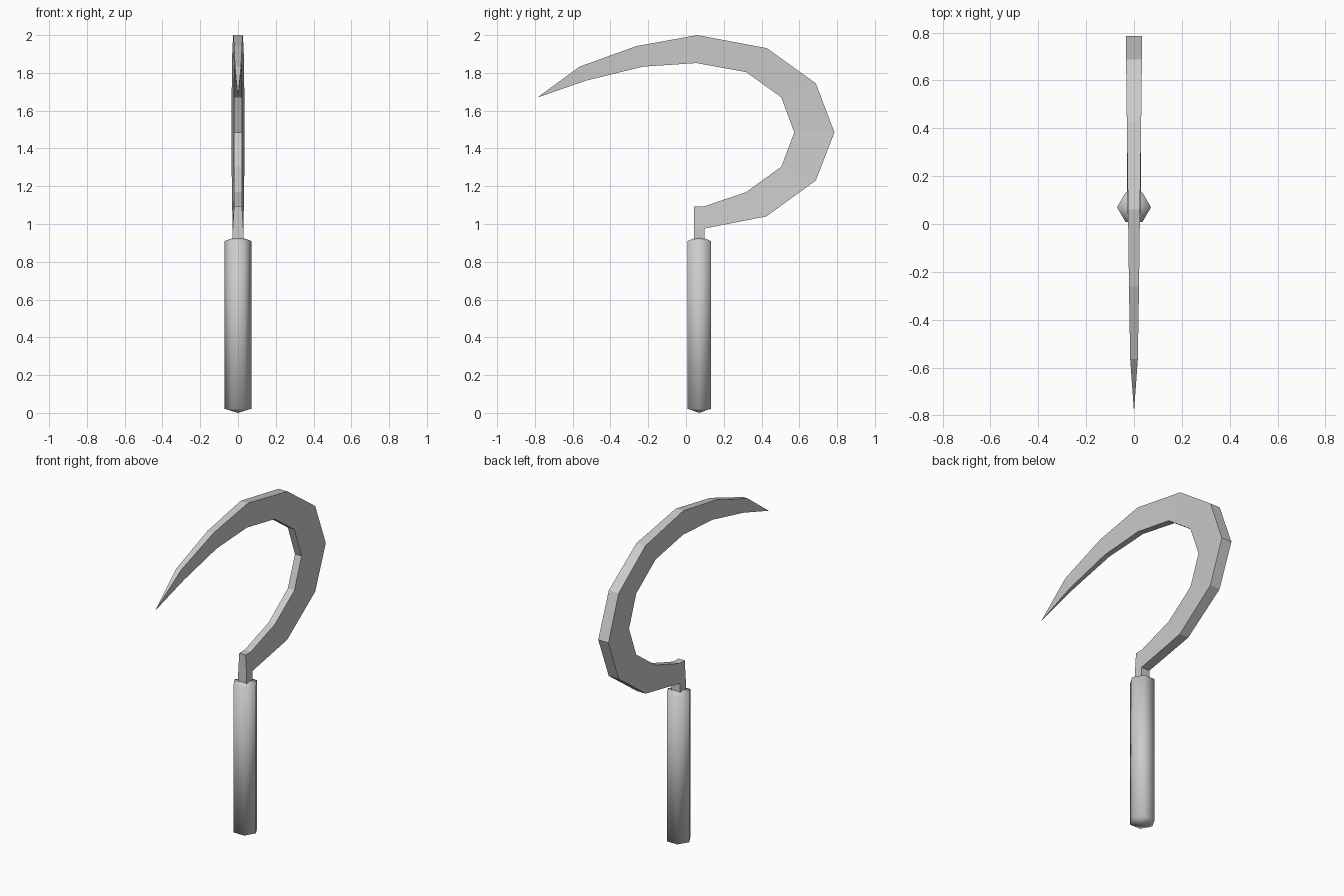
import bpy
import bmesh
import math

cube = bpy.data.objects.get("Cube")
if cube:
    bpy.data.objects.remove(cube, do_unlink=True)

# One grey for the whole tool
GREY = (0.6, 0.6, 0.6, 1.0)
grey = bpy.data.materials.new("plain_grey")
grey.use_nodes = True
grey.diffuse_color = GREY
grey.node_tree.nodes["Principled BSDF"].inputs["Base Color"].default_value = GREY


def finish(bm, name, smooth):
    """Turn a bmesh into a named object with the grey material."""
    bmesh.ops.recalc_face_normals(bm, faces=bm.faces[:])
    for face in bm.faces:
        face.smooth = smooth
    mesh = bpy.data.meshes.new(name)
    bm.to_mesh(mesh)
    bm.free()
    mesh.materials.append(grey)
    obj = bpy.data.objects.new(name, mesh)
    bpy.context.collection.objects.link(obj)
    return obj


# Handle: six-sided grip with shallow pointed ends
AXIS_Y, RADIUS, SIDES = 0.07, 0.071, 6
bm = bmesh.new()


def ring(z):
    angles = [math.tau * i / SIDES for i in range(SIDES)]
    return [bm.verts.new((RADIUS * math.cos(a), AXIS_Y + RADIUS * math.sin(a), z))
            for a in angles]


low, high = ring(0.022), ring(0.91)
foot = bm.verts.new((0, AXIS_Y, 0))
crown = bm.verts.new((0, AXIS_Y, 0.935))
for i in range(SIDES):
    j = (i + 1) % SIDES
    bm.faces.new((low[i], low[j], high[j], high[i]))
    bm.faces.new((low[j], low[i], foot))
    bm.faces.new((high[i], high[j], crown))
finish(bm, "handle", True)

# Blade: outer (y, z, half thickness) and inner edge, from neck to near the tip
outer = [(0.042, 0.976, 0.028), (0.097, 0.976, 0.028), (0.425, 1.04, 0.030),
         (0.687, 1.23, 0.033), (0.786, 1.485, 0.034), (0.687, 1.745, 0.033),
         (0.428, 1.931, 0.030), (0.06, 2.0, 0.025), (-0.262, 1.942, 0.021),
         (-0.564, 1.833, 0.016)]
inner = [(0.042, 1.092, 0.021), (0.092, 1.092, 0.021), (0.319, 1.169, 0.021),
         (0.505, 1.304, 0.022), (0.573, 1.485, 0.022), (0.505, 1.67, 0.022),
         (0.319, 1.804, 0.021), (0.055, 1.852, 0.019), (-0.228, 1.833, 0.016),
         (-0.529, 1.759, 0.011)]
bm = bmesh.new()


def pair(y, z, half):
    return [bm.verts.new((half, y, z)), bm.verts.new((-half, y, z))]


# Each section runs outer left, outer right, inner right, inner left
sections = [pair(*o) + pair(*i)[::-1] for o, i in zip(outer, inner)]
for n, (a, b) in enumerate(zip(sections, sections[1:])):
    for k in range(4):
        if n == 0 and k == 0:
            continue  # the neck leaves through this face
        m = (k + 1) % 4
        bm.faces.new((a[k], a[m], b[m], b[k]))
bm.faces.new(sections[0])

# Pointed tip
tip = bm.verts.new((0, -0.786, 1.67))
last = sections[-1]
for k in range(4):
    bm.faces.new((last[k], last[(k + 1) % 4], tip))

# Neck running down into the handle
root = [sections[0][0], sections[0][1], sections[1][1], sections[1][0]]
base = [bm.verts.new((v.co.x, v.co.y, 0.91)) for v in root]
for k in range(4):
    m = (k + 1) % 4
    bm.faces.new((root[k], root[m], base[m], base[k]))
bm.faces.new(base)
finish(bm, "blade", False)
